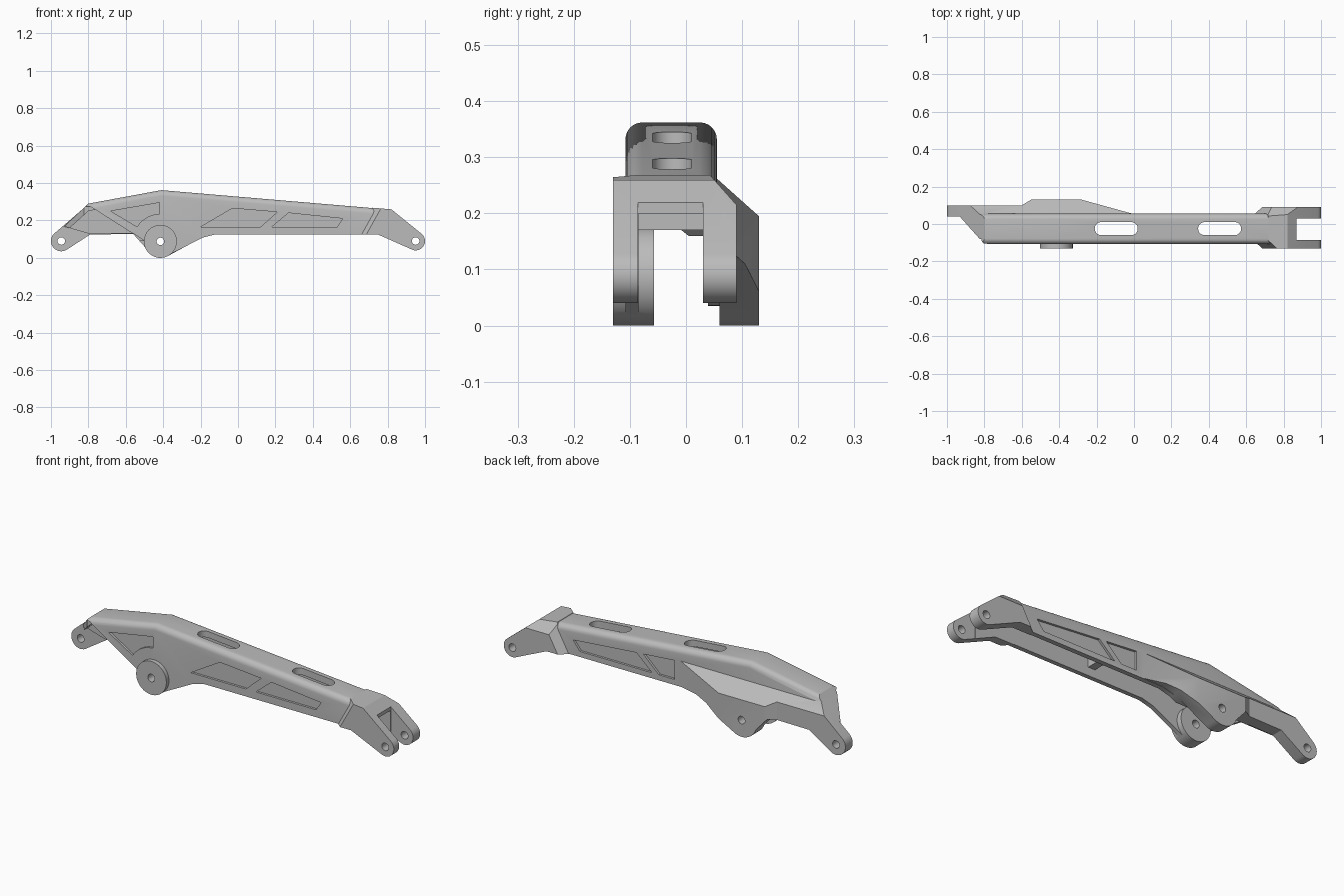
import bpy, bmesh
from math import cos, sin, radians

cube = bpy.data.objects.get("Cube")
if cube:
    bpy.data.objects.remove(cube, do_unlink=True)


def arc(cx, cy, r, start, end, n=16):
    step = (end - start) / n
    return [(cx + r * cos(radians(start + i * step)),
             cy + r * sin(radians(start + i * step))) for i in range(n + 1)]


def circle(cx, cy, r, n=48):
    return arc(cx, cy, r, 0, 360, n)[:-1]


def prism(name, pts, axis, low, high, bevel_rule=None, width=0.03, segments=1):
    """Extrude a profile along an axis, optionally bevelling edges picked by a rule."""
    place = {"x": lambda u, v, w: (w, u, v),
             "y": lambda u, v, w: (u, w, v),
             "z": lambda u, v, w: (u, v, w)}[axis]
    bm = bmesh.new()
    ends = [[bm.verts.new(place(u, v, w)) for u, v in pts] for w in (low, high)]
    for ring in ends:
        bm.faces.new(ring)
    for i in range(len(pts)):
        j = (i + 1) % len(pts)
        bm.faces.new((ends[0][i], ends[0][j], ends[1][j], ends[1][i]))
    bmesh.ops.recalc_face_normals(bm, faces=bm.faces)
    if bevel_rule:
        edges = [e for e in bm.edges
                 if abs(e.verts[0].co.y - e.verts[1].co.y) < 0.001
                 and all(bevel_rule(v.co) for v in e.verts)]
        bmesh.ops.bevel(bm, geom=edges, offset=width, segments=segments,
                        profile=0.5, affect="EDGES")
        bmesh.ops.recalc_face_normals(bm, faces=bm.faces)
    mesh = bpy.data.meshes.new(name)
    bm.to_mesh(mesh)
    bm.free()
    obj = bpy.data.objects.new(name, mesh)
    bpy.context.scene.collection.objects.link(obj)
    return obj


def combine(target, tool, operation):
    """Apply a boolean and discard the tool."""
    mod = target.modifiers.new("join", "BOOLEAN")
    mod.operation, mod.solver, mod.object = operation, "EXACT", tool
    bpy.context.view_layer.update()
    graph = bpy.context.evaluated_depsgraph_get()
    result = bpy.data.meshes.new_from_object(target.evaluated_get(graph))
    target.modifiers.clear()
    target.data = result
    bpy.data.objects.remove(tool, do_unlink=True)


def cut(target, pts, axis, low, high):
    combine(target, prism("cutter", pts, axis, low, high), "DIFFERENCE")


def rect(a, b, c, d):
    return [(a, c), (b, c), (b, d), (a, d)]


BOSS = (-0.415, 0.088)
LEFT_PIN = (-0.945, 0.09)
RIGHT_PIN = (0.95, 0.09)

# Main beam with rounded upper edges
arm = prism("lever_arm", [
    (-0.93, 0.168), (-0.8, 0.29), (-0.41, 0.362), (0.78, 0.261), (0.78, 0.126),
    (-0.12, 0.126), (-0.19, 0.108), (-0.37, 0.015), (-0.45, 0.015),
    (-0.5, 0.09), (-0.56, 0.13), (-0.8, 0.13)], "y", -0.108, 0.055,
    lambda co: co.z > 0.255, 0.03, 6)

# Rear side bulge with its leg and the left end lug
bulge = prism("rear_bulge",
              [(-0.815, 0.274), (-0.8, 0.28), (0.02, 0.268), (0.02, 0.1275),
               (-0.12, 0.1275), (-0.19, 0.11)]
              + arc(*BOSS, 0.088, 300, 200)
              + [(-0.56, 0.1275), (-0.79, 0.125)]
              + arc(*LEFT_PIN, 0.055, 300, 135), "y", 0.039, 0.2)
plan = prism("bulge_plan", [
    (-1.1, 0.03), (-1.1, 0.1), (-0.6, 0.1), (-0.55, 0.13), (-0.28, 0.13),
    (0.01, 0.05), (0.01, 0.03)], "z", -0.1, 0.5)
combine(bulge, plan, "INTERSECT")
cut(bulge, [(0.03, 0.2843), (0.15, 0.177), (0.3, 0.177), (0.3, 0.5), (0.03, 0.5)],
    "x", -1.2, 0.2)

# Right end fork block
fork = prism("fork", [(0.64, 0.124), (0.72, 0.268), (0.82, 0.2595)]
             + arc(*RIGHT_PIN, 0.05, 48, -120) + [(0.75, 0.124)],
             "y", -0.13, 0.09, lambda co: co.x < 0.73, 0.04)
cut(fork, [(0.03, 0.2825), (0.11, 0.1925), (0.2, 0.1925), (0.2, 0.4), (0.03, 0.4)],
    "x", 0.5, 0.97)

combine(arm, bulge, "UNION")
combine(arm, fork, "UNION")

# Hollow underside and fork slot
cut(arm, [(-1.2, -0.11), (-0.8, 0.25), (-0.41, 0.33), (0.6, 0.24), (0.68, 0.2),
          (1.2, 0.2), (1.2, -0.12)], "y", -0.085, 0.03)
cut(arm, rect(0.87, 1.2, -0.2, 0.5), "y", -0.0852, 0.0302)
cut(arm, rect(-0.54, -0.22, -0.1, 0.09), "y", -0.08, 0.06)

# Slanted left end of the front wall and top plate
cut(arm, [(-0.79, 0.275), (-0.495, 0.087), (-0.495, -0.15), (-1.2, -0.15),
          (-1.2, 0.275)], "y", -0.3, -0.08)
cut(arm, [(-1.2, 0.038), (-0.93, 0.038), (-0.78, -0.13), (-0.78, -0.3),
          (-1.2, -0.3)], "z", -0.2, 0.6)

# Front pivot boss and inner rib
combine(arm, prism("front_boss", circle(*BOSS, 0.088), "y", -0.13, -0.057), "UNION")
combine(arm, prism("inner_rib", rect(0.16, 0.2, 0.17, 0.285), "y", -0.09, 0.035),
        "UNION")

# Recessed side panels
right_panel = [(0.18, 0.165), (0.27, 0.24), (0.56, 0.21), (0.53, 0.165)]
front_panels = [
    [(-0.2, 0.165), (-0.03, 0.265), (0.21, 0.245), (0.12, 0.165)],
    right_panel,
    [(-0.68, 0.25), (-0.42, 0.295)] + arc(*BOSS, 0.147, 92, 148)]
for panel in front_panels:
    cut(arm, panel, "y", -0.3, -0.096)
rear_panels = [[(0.03, 0.155), (0.03, 0.255), (0.21, 0.24), (0.12, 0.155)],
               [(0.16, 0.155), (0.25, 0.237), (0.62, 0.205), (0.58, 0.155)]]
for panel in rear_panels:
    cut(arm, panel, "y", 0.043, 0.3)

# Rounded slots through the top
for x in (-0.095, 0.458):
    slot = arc(x + 0.08, -0.025, 0.035, -90, 90) + arc(x - 0.08, -0.025, 0.035, 90, 270)
    cut(arm, slot, "z", 0.21, 0.6)

# Pin holes
for pin in (LEFT_PIN, BOSS, RIGHT_PIN):
    cut(arm, circle(*pin, 0.02, 32), "y", -0.3, 0.3)

# Plain grey finish
grey = bpy.data.materials.new("plain_grey")
grey.use_nodes = True
colour = (0.5, 0.5, 0.5, 1)
grey.diffuse_color = colour
grey.node_tree.nodes["Principled BSDF"].inputs["Base Color"].default_value = colour
arm.data.materials.clear()
arm.data.materials.append(grey)

bpy.ops.object.select_all(action="DESELECT")
arm.select_set(True)
bpy.context.view_layer.objects.active = arm
bpy.ops.object.shade_smooth_by_angle(angle=radians(30))
